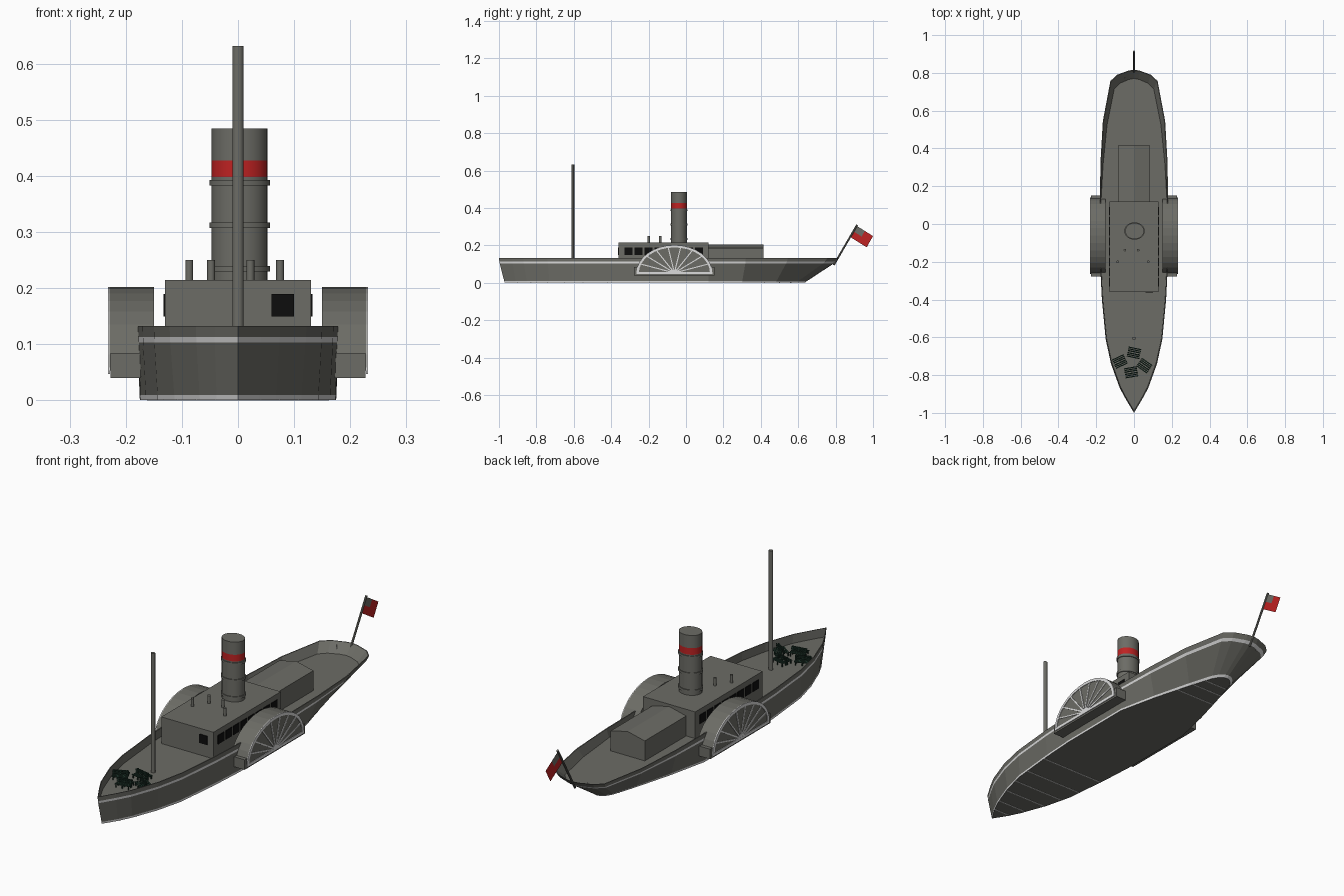
import bpy, bmesh, math
from mathutils import Matrix, Vector

if "Cube" in bpy.data.objects:
    bpy.data.objects.remove(bpy.data.objects["Cube"])


def mat(name, r, g, b):
    m = bpy.data.materials.new(name)
    m.diffuse_color = (r, g, b, 1)
    m.use_nodes = True
    m.node_tree.nodes["Principled BSDF"].inputs["Base Color"].default_value = m.diffuse_color
    return m


GREY = mat("hull grey", .15, .15, .132)
WHITE = mat("trim white", .72, .72, .72)
RED = mat("red", .52, .016, .016)
BLACK = mat("window black", .004, .004, .004)
GREEN = mat("bench green", .013, .035, .024)


def make(name, bm, *mats, smooth=False, recalc=True):
    if recalc:
        bmesh.ops.recalc_face_normals(bm, faces=bm.faces)
    me = bpy.data.meshes.new(name)
    bm.to_mesh(me)
    bm.free()
    for m in mats:
        me.materials.append(m)
    ob = bpy.data.objects.new(name, me)
    bpy.context.collection.objects.link(ob)
    if smooth:
        bpy.ops.object.select_all(action='DESELECT')
        ob.select_set(True)
        bpy.context.view_layer.objects.active = ob
        bpy.ops.object.shade_smooth_by_angle(angle=math.radians(35))
    return ob


def add_box(bm, lo, hi, xf=Matrix()):
    lo, hi = Vector(lo), Vector(hi)
    m = Matrix.Translation((lo + hi) / 2) @ Matrix.Diagonal((*(hi - lo), 1))
    bmesh.ops.create_cube(bm, size=1, matrix=xf @ m)


def box(name, lo, hi, m):
    bm = bmesh.new()
    add_box(bm, lo, hi)
    return make(name, bm, m)


def loft(bm, rings, band_mats=None, caps=(True, True)):
    """Skin a list of equally long closed rings."""
    vs = [[bm.verts.new(p) for p in r] for r in rings]
    n = len(vs[0])
    for k in range(len(vs) - 1):
        for i in range(n):
            j = (i + 1) % n
            f = bm.faces.new((vs[k][i], vs[k][j], vs[k + 1][j], vs[k + 1][i]))
            f.material_index = band_mats[k] if band_mats else 0
    for flag, r in zip(caps, (vs[0], vs[-1])):
        if flag:
            bm.faces.new(r)


def oval(cx, cy, z, rx, ry, n=24):
    return [(cx + rx * math.cos(2 * math.pi * i / n), cy + ry * math.sin(2 * math.pi * i / n), z)
            for i in range(n)]


def post(name, x, y, z0, z1, rx, ry, m, n=12):
    bm = bmesh.new()
    loft(bm, [oval(x, y, z0, rx, ry, n), oval(x, y, z1, rx, ry, n)])
    return make(name, bm, m, smooth=True)


# Hull stations: rail y, rail half width, keel y, keel half width
ST = [(-1, 0, -.97, 0), (-.93, .042, -.91, .038), (-.87, .075, -.85, .068), (-.74, .122, -.73, .113),
      (-.61, .15, -.61, .143), (-.4, .17, -.4, .164), (-.24, .178, -.24, .174), (.12, .18, .12, .175),
      (.32, .178, .3, .135), (.545, .165, .48, .085), (.757, .125, .59, .05), (.79, .09, .615, .035),
      (.812, .03, .632, .015), (.817, 0, .635, 0)]
DECK = .095


def hull_ring(t, z, inset=0):
    half = []
    for ty, tx, by, bx in ST:
        y, x = by + (ty - by) * t, bx + (tx - bx) * t
        half.append((x * (1 - inset * 6), y * (1 - inset), z))
    return half + [(-x, y, z) for x, y, z in half[-2:0:-1]]


# Hull with white bands, rail, inner bulwark and deck
bm = bmesh.new()
loft(bm, [hull_ring(0, .001), hull_ring(.07, .01), hull_ring(.85, .103), hull_ring(.92, .113),
          hull_ring(1, .133), hull_ring(1, .133, .004), hull_ring(.76, DECK, .004)],
     [1, 0, 1, 0, 0, 0])
make("hull", bm, GREY, WHITE)

# Thin white strips across the bottom
bm = bmesh.new()
for y in (-.9, -.83, -.74, -.65, -.55, -.42, .42, .5, .56):
    for a, b in zip(ST, ST[1:]):
        if a[2] <= y < b[2]:
            w = a[3] + (b[3] - a[3]) * (y - a[2]) / (b[2] - a[2])
            add_box(bm, (-w, y - .003, 0), (w, y + .003, .002))
make("bottom_strips", bm, WHITE)

# Main cabin with windows on both sides and one in front
box("main_cabin", (-.13, -.36, DECK - .002), (.13, .12, .215), GREY)
bm = bmesh.new()
for s in (-1, 1):
    for i in range(8):
        y = -.33 + .054 * i
        add_box(bm, (s * .131 - .002, y, .15), (s * .131 + .002, y + .043, .19))
add_box(bm, (.06, -.363, .15), (.10, -.359, .19))
make("cabin_windows", bm, BLACK)

# Aft cabin with a shallow gabled roof
bm = bmesh.new()
profile = [(-.085, DECK - .002), (.085, DECK - .002), (.085, .185), (0, .205), (-.085, .185)]
loft(bm, [[(x, y, z) for x, z in profile] for y in (.12, .415)])
make("aft_cabin", bm, GREY)

# Funnel with red band and three hoops
FX, FY = .003, -.037
bm = bmesh.new()
loft(bm, [oval(FX, FY, z, .05, .043) for z in (.21, .398, .428, .485)], [0, 1, 0])
make("funnel", bm, GREY, RED, smooth=True)
for i, z in enumerate((.235, .312, .388)):
    post(f"funnel_hoop_{i + 1}", FX, FY, z - .005, z + .005, .054, .046, GREY, 24)

# Mast, roof pipes, stern post
post("mast", 0, -.605, DECK, .632, .01, .008, GREY)
for i, (x, y) in enumerate([(-.087, -.2), (-.048, -.138), (.022, -.138), (.075, -.2)]):
    post(f"roof_pipe_{i + 1}", x, y, .21, .25, .007, .007, GREY)
post("stern_post", -.05, .775, DECK, .128, .002, .002, WHITE, 6)

# Paddle boxes: sponson, arched casing, white fan frame
PY, PZ, PA, PB, N = -.062, .053, .203, .149, 16


def arc(x, k=1.0, d=0.0):
    return [(x, PY + (PA * k - d) * math.cos(math.pi * i / N), PZ + (PB * k - d) * math.sin(math.pi * i / N))
            for i in range(N + 1)]


for s, side in ((1, "right"), (-1, "left")):
    box(f"sponson_{side}", (min(s * .15, s * .227), -.277, .04), (max(s * .15, s * .227), .152, .085), GREY)
    bm = bmesh.new()
    loft(bm, [arc(s * .15), arc(s * .229)])
    make(f"paddle_casing_{side}", bm, GREY)
    bm = bmesh.new()
    # arch rim
    outer, inner = arc(s * .232), arc(s * .232, d=.013)
    back_o, back_i = arc(s * .228), arc(s * .228, d=.013)
    loft(bm, [[r[i] for r in (outer, inner, back_i, back_o)] for i in range(N + 1)])
    # base rail
    add_box(bm, (s * .230 - .002, PY - PA, PZ - .006), (s * .230 + .002, PY + PA, PZ + .006))
    # spokes
    for i in range(1, 9):
        a = math.pi * i / 9
        c, q = math.cos(a), math.sin(a)
        tip = Vector((0, (PA - .008) * c, (PB - .008) * q))
        ang = math.atan2(tip.z, tip.y)
        xf = Matrix.Translation((s * .230, PY, PZ)) @ Matrix.Rotation(ang, 4, 'X')
        add_box(bm, (-.0015, .02, -.0028), (.0015, tip.length, .0028), xf)
    # hub half disc
    loft(bm, [arc(s * .2285, .13), arc(s * .2315, .13)])
    make(f"paddle_fan_{side}", bm, WHITE)

# Slatted benches on the fore deck
for k, (x, y, deg) in enumerate([(-.075, -.728, 25), (0, -.682, -12), (.055, -.75, -35), (-.015, -.785, 10)]):
    xf = Matrix.Translation((x, y, DECK)) @ Matrix.Rotation(math.radians(deg), 4, 'Z')
    bm = bmesh.new()
    for d in (-1, 1):
        for i in range(3):
            yy = d * (.006 + .009 * i)
            add_box(bm, (-.034, yy - .003, .014), (.034, yy + .003, .017), xf)
        for z in (.021, .029):
            add_box(bm, (-.034, d * .004 - .0015, z), (.034, d * .004 + .0015, z + .005), xf)
        for lx in (-.028, 0, .028):
            add_box(bm, (lx - .002, d * .024 - .002, 0), (lx + .002, d * .024 + .002, .016), xf)
            add_box(bm, (lx - .002, d * .004 - .002, 0), (lx + .002, d * .004 + .002, .035), xf)
    make(f"deck_bench_{k + 1}", bm, GREEN)

# Leaning flag staff and flag
a, b = Vector((0, .79, DECK)), Vector((0, .915, .31))
bm = bmesh.new()
rot = (b - a).to_track_quat('Z', 'Y').to_matrix().to_4x4()
bmesh.ops.create_cone(bm, cap_ends=True, segments=8, radius1=.005, radius2=.005, depth=(b - a).length,
                      matrix=Matrix.Translation((a + b) / 2) @ rot)
make("flag_staff", bm, GREY)
bm = bmesh.new()
top, u, v = Vector((0, .912, .305)), Vector((0, .088, -.055)), Vector((0, -.034, -.06))
g = [[bm.verts.new(top + u * i / 2 + v * j / 2) for j in range(3)] for i in range(3)]
for i in range(2):
    for j in range(2):
        f = bm.faces.new((g[i][j], g[i + 1][j], g[i + 1][j + 1], g[i][j + 1]))
        f.material_index = 1 if i == j == 0 else 0
make("flag", bm, RED, GREY, recalc=False)
